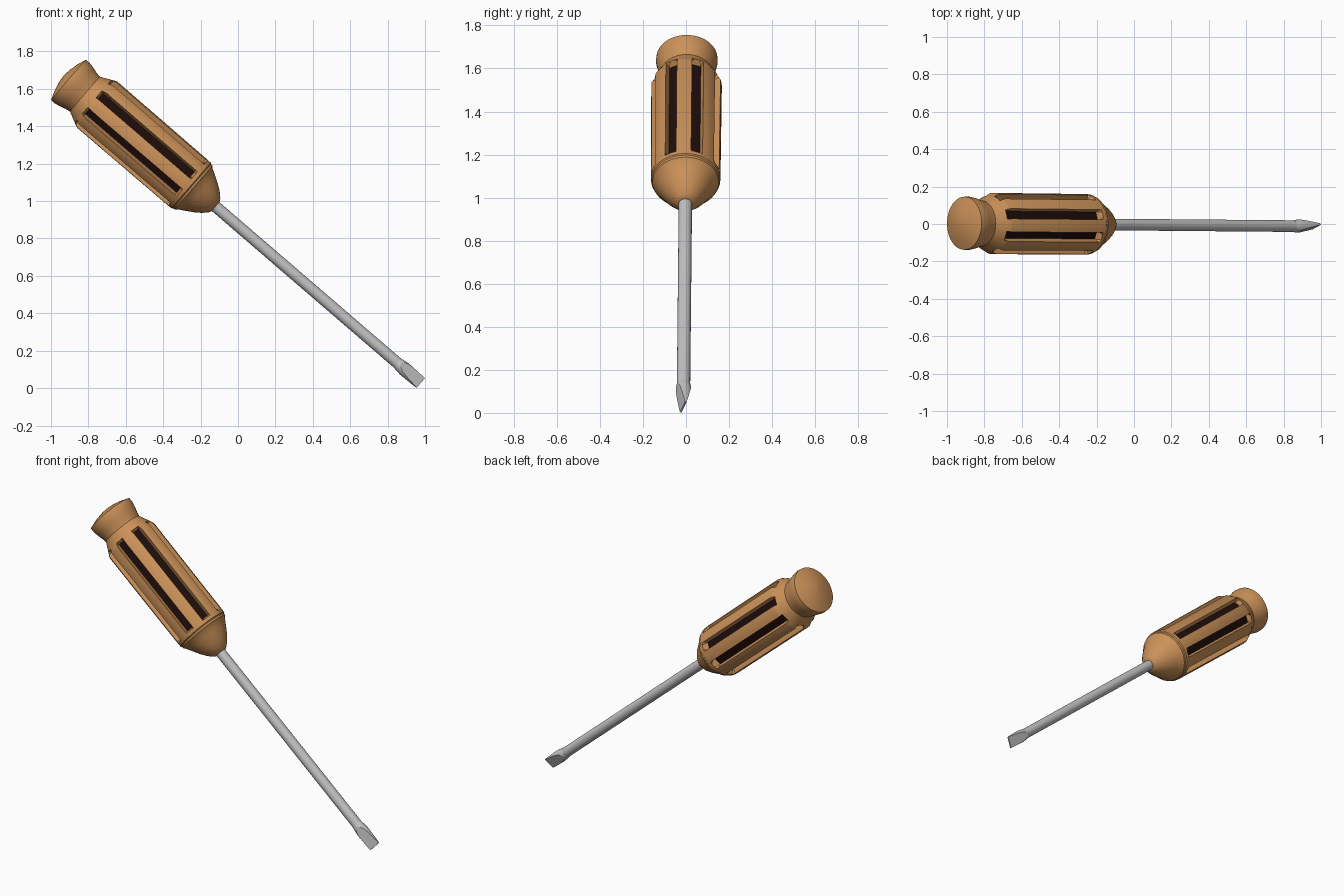
import bpy, bmesh, math
from mathutils import Vector, Matrix

if "Cube" in bpy.data.objects:
    bpy.data.objects.remove(bpy.data.objects["Cube"])


def material(name, color, rough):
    m = bpy.data.materials.new(name)
    m.use_nodes = True
    m.diffuse_color = (*color, 1)
    m.roughness = rough
    bsdf = m.node_tree.nodes["Principled BSDF"]
    bsdf.inputs["Base Color"].default_value = (*color, 1)
    bsdf.inputs["Roughness"].default_value = rough
    return m


WOOD = material("warm tan", (0.60, 0.285, 0.10), 0.6)
DARK = material("dark brown", (0.013, 0.004, 0.003), 0.8)
STEEL = material("light grey steel", (0.54, 0.54, 0.54), 0.5)

# Tool frame: local z runs from the cap rim to the blade tip, local x points up
START, TIP = Vector((-0.907, 0.004, 1.648)), Vector((0.977, -0.0125, 0.027))
LENGTH = (TIP - START).length
axis_z = (TIP - START).normalized()
axis_y = axis_z.cross(Vector((0.652, 0, 0.758))).normalized()
axis_x = axis_y.cross(axis_z)
FRAME = Matrix((axis_x, axis_y, axis_z)).transposed().to_4x4()
FRAME.translation = START


def finish(name, bm, mats, spin=0, angle=30):
    """Turn a bmesh into a smooth-shaded object laid along the tool axis."""
    bmesh.ops.recalc_face_normals(bm, faces=bm.faces)
    bm.transform(FRAME @ Matrix.Rotation(math.radians(spin), 4, 'Z'))
    mesh = bpy.data.meshes.new(name)
    bm.to_mesh(mesh)
    bm.free()
    for m in mats:
        mesh.materials.append(m)
    ob = bpy.data.objects.new(name, mesh)
    bpy.context.collection.objects.link(ob)
    bpy.ops.object.select_all(action='DESELECT')
    ob.select_set(True)
    bpy.context.view_layer.objects.active = ob
    bpy.ops.object.shade_smooth_by_angle(angle=math.radians(angle))
    return ob


def loft(rings):
    """Skin rings of points; returns the bmesh and side faces as (ring, column, face)."""
    bm = bmesh.new()
    loops = [[bm.verts.new(p) for p in ring] for ring in rings]
    n, sides = len(loops[0]), []
    for i in range(len(loops) - 1):
        for j in range(n):
            k = (j + 1) % n
            f = bm.faces.new((loops[i][j], loops[i][k], loops[i + 1][k], loops[i + 1][j]))
            sides.append((i, j, f))
    bm.faces.new(loops[0])
    bm.faces.new(loops[-1])
    return bm, sides


def polar(r, deg, t):
    a = math.radians(deg)
    return (r * math.cos(a), r * math.sin(a), t)


def lathe(profile, n):
    return loft([[polar(r, 360 * j / n, t) for j in range(n)] for t, r in profile])[0]


# End cap: shallow dome over a rim that narrows to the neck
finish("end_cap", lathe([(-0.034, 0.004), (-0.029, 0.045), (-0.018, 0.092), (0, 0.142),
                         (0.025, 0.143), (0.06, 0.136), (0.09, 0.127), (0.12, 0.122)], 48), [WOOD])

# Grip: flared body with eight lengthwise grooves between the ribs
PLAIN = [-10, -5, 5, 10, 16.25, 22.5, 28.75]
GROOVED = [-10, -12.4, 12.4, 10, 16.25, 22.5, 28.75]
FLOOR_R = 0.127


def grip_ring(t, r, grooved):
    pts = []
    for sector in range(8):
        for c, a in enumerate(GROOVED if grooved else PLAIN):
            rr = FLOOR_R if grooved and c in (1, 2) else r
            pts.append(polar(rr, 22.5 + 45 * sector + a, t))
    return pts


sections = [(0.115, 0.122, False), (0.15, 0.139, False), (0.175, 0.151, False),
            (0.187, 0.157, True), (0.203, 0.164, True), (0.833, 0.162, True),
            (0.845, 0.162, False), (0.866, 0.161, False), (0.874, 0.153, False)]
bm, sides = loft([grip_ring(*s) for s in sections])
for ring, col, face in sides:
    if sections[ring][2] and sections[ring + 1][2] and col % 7 == 1:
        face.material_index = 1  # groove floors
finish("grip", bm, [WOOD, DARK], spin=3.5, angle=25)

# Nose: collar and rounded cone at the shaft end of the handle
finish("nose", lathe([(0.86, 0.15), (0.872, 0.156), (0.884, 0.154), (0.892, 0.145),
                      (0.928, 0.124), (0.97, 0.099), (1.003, 0.075), (1.028, 0.051),
                      (1.038, 0.036), (1.04, 0.01)], 48), [WOOD])

# Shaft
finish("shaft", lathe([(1.0, 0.031), (2.325, 0.031)], 24), [STEEL])

# Blade: flared round end cut to a wedge by two slanted planes
bm = lathe([(2.32, 0.031), (2.345, 0.035), (2.372, 0.038), (LENGTH, 0.035)], 24)
slope, edge = Vector((0.034, 2.335)), Vector((0.004, LENGTH))
for side in (1, -1):
    run = edge - slope
    cut = bmesh.ops.bisect_plane(
        bm, geom=bm.verts[:] + bm.edges[:] + bm.faces[:], clear_outer=True,
        plane_co=(0, side * slope.x, slope.y),
        plane_no=Vector((0, side * run.y, -run.x)).normalized())
    rim = [e for e in cut["geom_cut"] if isinstance(e, bmesh.types.BMEdge)]
    bmesh.ops.holes_fill(bm, edges=rim, sides=0)
finish("blade", bm, [STEEL], spin=-20, angle=18)
